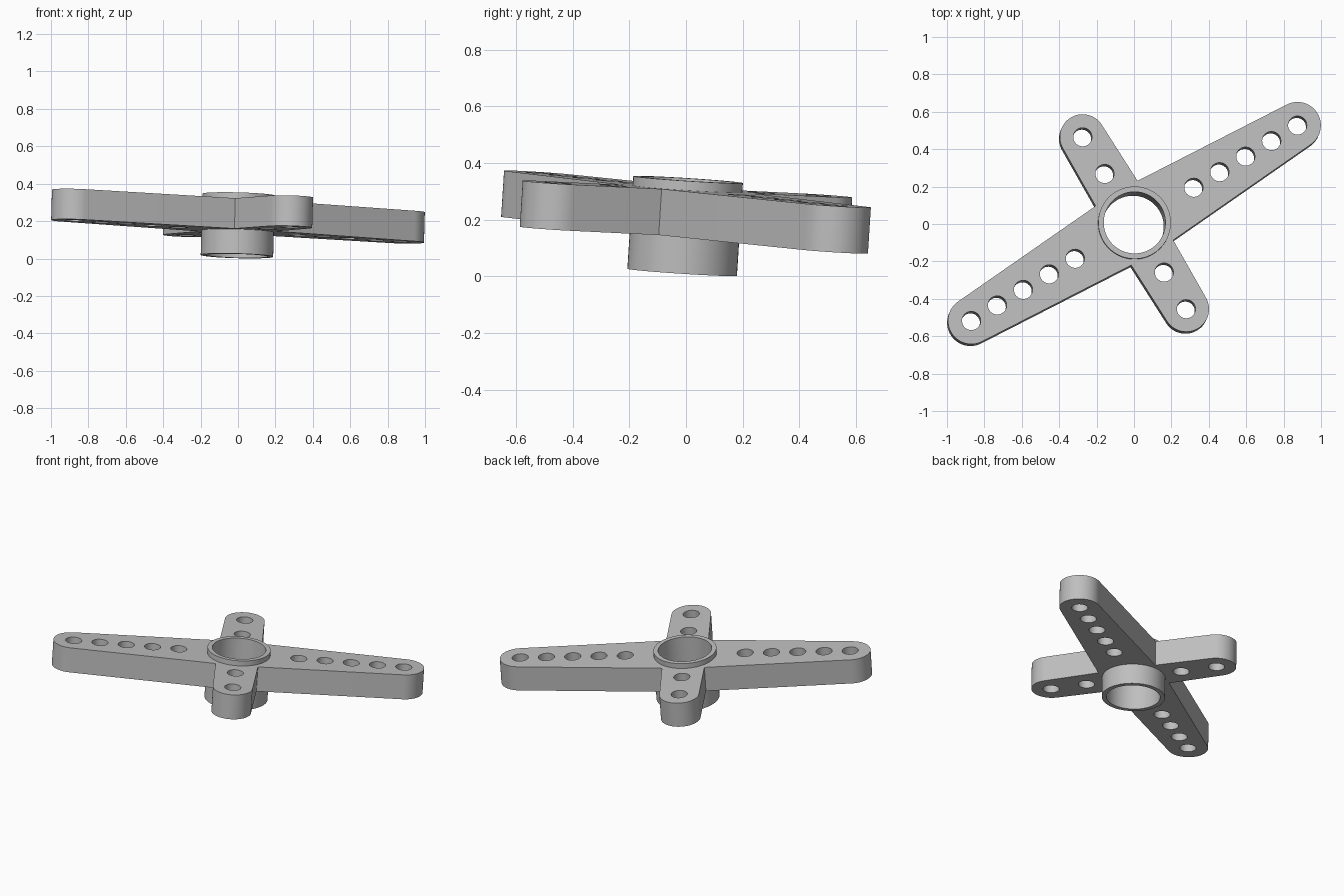
import bpy, bmesh
from math import sin, cos, pi, radians
from mathutils import Matrix, Vector

cube = bpy.data.objects.get("Cube")
if cube:
    bpy.data.objects.remove(cube, do_unlink=True)

grey = bpy.data.materials.new("light grey plastic")
grey.use_nodes = True
colour = (0.52, 0.52, 0.52, 1)
grey.diffuse_color = colour
grey.node_tree.nodes["Principled BSDF"].inputs["Base Color"].default_value = colour

# Shared placement: turned about the axis, then leaning slightly
tilt = Vector((0, 0, 1)).rotation_difference(Vector((0.027, 0.064, 1)))
PLACE = (Matrix.Translation((0, 0, 0.2265)) @ tilt.to_matrix().to_4x4()
         @ Matrix.Rotation(radians(31), 4, "Z"))


def arc(cx, cy, r, start, end, n):
    return [(cx + r * cos(start + (end - start) * i / n),
             cy + r * sin(start + (end - start) * i / n)) for i in range(n + 1)]


def circle(cx, cy, r, n):
    return arc(cx, cy, r, 0, 2 * pi, n)[:-1]


def slab(name, loops, bottom, top):
    """Extrude a filled outline with holes between two heights."""
    curve = bpy.data.curves.new(name, "CURVE")
    curve.dimensions = "2D"
    curve.fill_mode = "BOTH"
    curve.extrude = (top - bottom) / 2
    for loop in loops:
        spline = curve.splines.new("POLY")
        spline.points.add(len(loop) - 1)
        for point, (x, y) in zip(spline.points, loop):
            point.co = (x, y, 0, 1)
        spline.use_cyclic_u = True
    obj = bpy.data.objects.new(name, curve)
    bpy.context.collection.objects.link(obj)
    bpy.ops.object.select_all(action="DESELECT")
    obj.select_set(True)
    bpy.context.view_layer.objects.active = obj
    bpy.ops.object.convert(target="MESH")
    obj = bpy.context.view_layer.objects.active
    obj.name = name
    bm = bmesh.new()
    bm.from_mesh(obj.data)
    bmesh.ops.remove_doubles(bm, verts=bm.verts, dist=0.0001)
    bmesh.ops.recalc_face_normals(bm, faces=bm.faces)
    bmesh.ops.translate(bm, verts=bm.verts, vec=(0, 0, (top + bottom) / 2))
    bm.to_mesh(obj.data)
    bm.free()
    obj.data.materials.clear()
    obj.data.materials.append(grey)
    obj.matrix_world = PLACE
    bpy.ops.object.shade_smooth_by_angle(angle=radians(30))


# Cross-shaped plate: one quarter outline, mirrored to all four
LONG, SHORT, HUB = 1.018, 0.537, 0.194
quarter = (arc(LONG, 0, 0.125, 0, radians(86.2), 20) + [(0.131, 0.185)]
           + arc(0, SHORT, 0.122, radians(1.6), pi / 2, 20))
half = quarter + [(-x, y) for x, y in reversed(quarter[:-1])]
outline = half + [(x, -y) for x, y in reversed(half[1:-1])]

# Rows of small holes along each arm
holes = []
for side in (-1, 1):
    holes += [circle(side * (LONG - 0.162 * i), 0, 0.05, 32) for i in range(5)]
    holes += [circle(0, side * (SHORT - 0.229 * i), 0.05, 32) for i in range(2)]

slab("cross_arm_plate", [outline, circle(0, 0, 0.18, 64)] + holes, -0.0815, 0.0815)

# Hollow hub through the middle
slab("hub_sleeve", [circle(0, 0, HUB, 64), circle(0, 0, 0.165, 64)], -0.213, 0.115)
